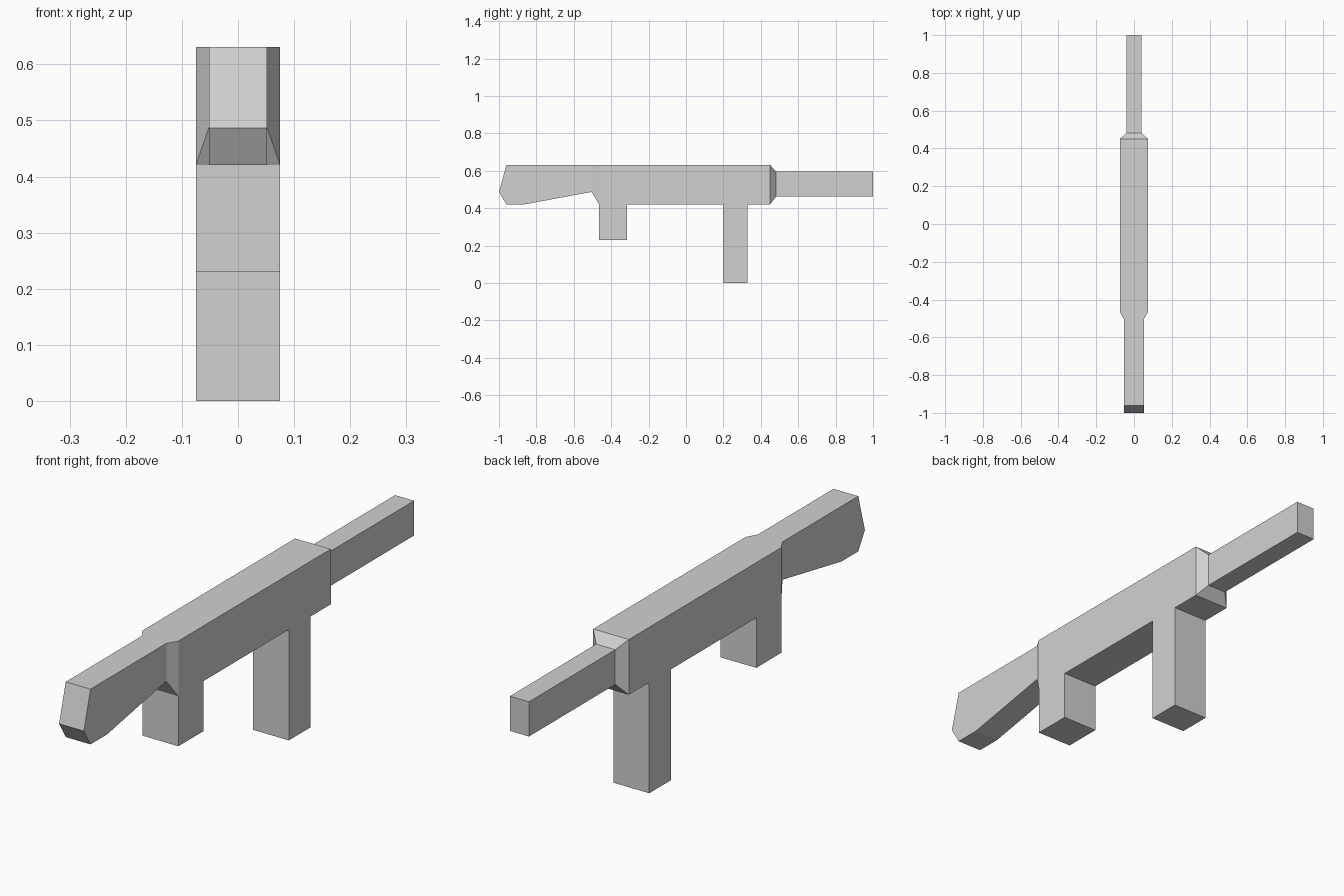
import bpy, bmesh

cube = bpy.data.objects.get("Cube")
if cube:
    bpy.data.objects.remove(cube, do_unlink=True)

GREY = (0.64, 0.64, 0.64, 1.0)
mat = bpy.data.materials.new("light grey")
mat.use_nodes = True
mat.diffuse_color = GREY
mat.node_tree.nodes["Principled BSDF"].inputs["Base Color"].default_value = GREY


def finish(name, bm):
    bmesh.ops.recalc_face_normals(bm, faces=bm.faces)
    mesh = bpy.data.meshes.new(name)
    bm.to_mesh(mesh)
    bm.free()
    mesh.materials.append(mat)
    obj = bpy.data.objects.new(name, mesh)
    bpy.context.collection.objects.link(obj)
    return obj


def loft(name, sections):
    """Rectangular sections (y, half width, bottom, top) joined along y."""
    bm = bmesh.new()
    rings = [[bm.verts.new(p) for p in
              ((-w, y, lo), (w, y, lo), (w, y, hi), (-w, y, hi))]
             for y, w, lo, hi in sections]
    for a, b in zip(rings, rings[1:]):
        for i in range(4):
            j = (i + 1) % 4
            bm.faces.new((a[i], a[j], b[j], b[i]))
    bm.faces.new(rings[0])
    bm.faces.new(rings[-1])
    return finish(name, bm)


def extrude_profile(name, profile, half_width):
    """Side profile of (y, z) points given thickness across x."""
    bm = bmesh.new()
    face = bm.faces.new([bm.verts.new((-half_width, y, z)) for y, z in profile])
    ext = bmesh.ops.extrude_face_region(bm, geom=[face])
    verts = [v for v in ext["geom"] if isinstance(v, bmesh.types.BMVert)]
    bmesh.ops.translate(bm, verts=verts, vec=(2 * half_width, 0, 0))
    return finish(name, bm)


BODY_W, STOCK_W, BARREL_W = 0.075, 0.052, 0.04
BOTTOM, TOP = 0.421, 0.631

# Main body, tapering into the stock behind and the barrel ahead
loft("receiver", [(-0.505, STOCK_W, 0.487, TOP),
                  (-0.465, BODY_W, BOTTOM, TOP),
                  (0.45, BODY_W, BOTTOM, TOP),
                  (0.482, BARREL_W, 0.463, 0.595)])

# Straight square barrel
loft("barrel", [(0.482, BARREL_W, 0.463, 0.595),
                (1.0, BARREL_W, 0.463, 0.595)])

# Stock with an angled butt and a sloping underside
extrude_profile("stock", [(-0.505, TOP), (-0.96, TOP), (-1.0, 0.487),
                          (-0.96, BOTTOM), (-0.86, BOTTOM), (-0.505, 0.487)],
                STOCK_W)

# Rear grip and longer front support below the body
for name, y0, y1, z0 in (("rear_grip", -0.465, -0.315, 0.231),
                         ("front_support", 0.198, 0.328, 0.0)):
    extrude_profile(name, [(y0, z0), (y1, z0), (y1, BOTTOM), (y0, BOTTOM)],
                    BODY_W)
